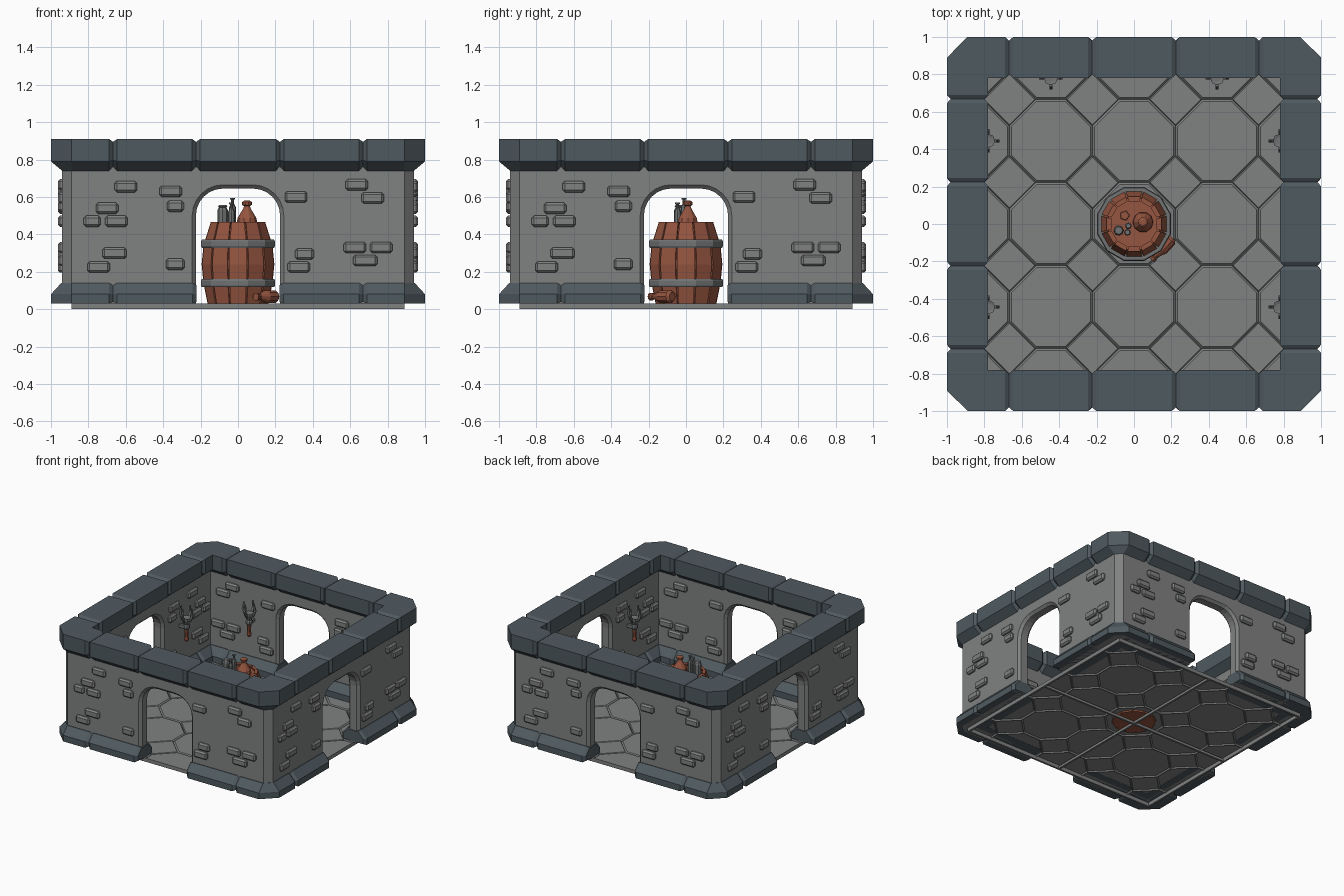
import bpy, bmesh, math
from mathutils import Matrix, Vector

if "Cube" in bpy.data.objects:
    bpy.data.objects.remove(bpy.data.objects["Cube"])


def material(name, rgb):
    m = bpy.data.materials.new(name)
    m.diffuse_color = (*rgb, 1)
    m.use_nodes = True
    m.node_tree.nodes["Principled BSDF"].inputs["Base Color"].default_value = m.diffuse_color
    return m


STONE = material("grey_stone", (0.215, 0.222, 0.218))
SLATE = material("dark_slate", (0.078, 0.102, 0.117))
CLAY = material("brown_wood", (0.30, 0.090, 0.050))
METAL = material("grey_metal", (0.165, 0.172, 0.175))
CENTRE = 0.89  # distance of the wall centre line from the middle
QUARTERS = [Matrix.Rotation(k * math.pi / 2, 4, 'Z') for k in range(4)]


def finish(name, bm, mat, normals=True):
    bmesh.ops.remove_doubles(bm, verts=bm.verts, dist=1e-5)
    if normals:
        bmesh.ops.recalc_face_normals(bm, faces=bm.faces)
    me = bpy.data.meshes.new(name)
    bm.to_mesh(me)
    bm.free()
    me.materials.append(mat)
    ob = bpy.data.objects.new(name, me)
    bpy.context.collection.objects.link(ob)


def skin(bm, rings, mat=Matrix(), caps=True):
    """Join equal-length point rings into a closed skin."""
    vs = [[bm.verts.new(mat @ Vector(p)) for p in r] for r in rings]
    n = len(vs[0])
    for a, b in zip(vs, vs[1:]):
        for i in range(n):
            j = (i + 1) % n
            pts = []
            for v in (a[i], a[j], b[j], b[i]):
                if all((v.co - q.co).length > 1e-6 for q in pts):
                    pts.append(v)
            if len(pts) > 2:
                bm.faces.new(pts)
    if caps:
        bm.faces.new(vs[0][::-1])
        bm.faces.new(vs[-1])


def lathe(bm, profile, n, mat=Matrix()):
    skin(bm, [[(r * math.cos(2 * math.pi * i / n), r * math.sin(2 * math.pi * i / n), z)
               for i in range(n)] for r, z in profile], mat)


def box(bm, c, s, bevel=0, mat=Matrix()):
    vs = bmesh.ops.create_cube(bm, size=1, matrix=mat @ Matrix.Translation(c) @ Matrix.Diagonal((*s, 1)))['verts']
    if bevel:
        es = {e for v in vs for e in v.link_edges}
        bmesh.ops.bevel(bm, geom=list(es), offset=bevel, segments=1, affect='EDGES')


# --- floor: octagon and diamond slabs with sunken joints, open underneath
bm = bmesh.new()
P = 0.444


def slab(cx, cy, pts):
    skin_rings = []
    for k, z in ((1, 0.02), (0.955, 0.031)):
        skin_rings.append([(cx + x * k, cy + y * k, z) for x, y in pts])
    vs = [[bm.verts.new(p) for p in r] for r in skin_rings]
    for i in range(len(pts)):
        j = (i + 1) % len(pts)
        bm.faces.new((vs[0][i], vs[0][j], vs[1][j], vs[1][i]))
    bm.faces.new(vs[1])


h, a, d = P / 2, 0.08, P / 2 - 0.08
octagon = [(h, -a), (h, a), (a, h), (-a, h), (-h, a), (-h, -a), (-a, -h), (a, -h)]
for i in range(-2, 3):
    for j in range(-2, 3):
        slab(i * P, j * P, octagon)
for i in range(-2, 2):
    for j in range(-2, 2):
        slab((i + 0.5) * P, (j + 0.5) * P, [(d, 0), (0, d), (-d, 0), (0, -d)])
for n in ((1, 0, 0), (-1, 0, 0), (0, 1, 0), (0, -1, 0)):
    bmesh.ops.bisect_plane(bm, geom=bm.verts[:] + bm.edges[:] + bm.faces[:],
                           plane_co=Vector(n) * 0.885, plane_no=n, clear_outer=True)
finish("floor_slabs", bm, STONE, normals=False)

bm = bmesh.new()
for q in QUARTERS:
    box(bm, (0, 0.882, 0.015), (1.78, 0.016, 0.03), mat=q)
box(bm, (0, 0, 0.01), (0.016, 1.76, 0.02))
box(bm, (0, 0, 0.01), (1.76, 0.016, 0.02))
finish("floor_frame", bm, STONE)


# --- walls with arched doorways
def wall_outline(o, grow, end):
    w, r = 0.225 + grow, 0.145 + grow
    pts = [(-end, 0.03), (-w, 0.03)]
    arc = [(0.08 + r * math.cos(t * math.pi / 12), 0.5 + r * math.sin(t * math.pi / 12)) for t in range(7)]
    pts += [(-x, z) for x, z in arc] + arc[::-1]
    pts += [(w, 0.03), (end, 0.03), (end, 0.8), (-end, 0.8)]
    return [(x, CENTRE + o, z) for x, z in pts]


bm = bmesh.new()
for q in QUARTERS:
    skin(bm, [wall_outline(0.05, 0.02, 0.89), wall_outline(0.03, 0, 0.89),
              wall_outline(-0.03, 0, 0.86), wall_outline(-0.05, 0.02, 0.84)], q)
finish("walls", bm, STONE)
bm = bmesh.new()
for q in QUARTERS:
    plan = [(0.84, 0.84), (0.94, 0.84), (0.94, 0.89), (0.89, 0.94), (0.84, 0.94)]
    skin(bm, [[(x, y, z) for x, y in plan] for z in (0.03, 0.8)], q)
finish("wall_corners", bm, STONE)


# --- slate stones of the base and the top: notched blocks swept along the wall
def ring(profile, s, shrink, side=0, corner=False):
    zc = (min(z for _, z in profile) + max(z for _, z in profile)) / 2
    k = 0.82 if shrink else 1
    out = []
    for o, z in profile:
        o, z = o * k, zc + (z - zc) * k
        t = CENTRE + min(o, 0) if corner else s
        out.append((CENTRE + o, t, z) if side else (t, CENTRE + o, z))
    return out


def straight(bm, prof, s0, s1, q):
    skin(bm, [ring(prof, s0, 1), ring(prof, s0 + 0.022, 0), ring(prof, s1 - 0.022, 0), ring(prof, s1, 1)], q)


def corner(bm, prof, s, q):
    skin(bm, [ring(prof, s, 1), ring(prof, s + 0.022, 0), ring(prof, 0, 0, 0, True),
              ring(prof, 0, 0, 1, True), ring(prof, s + 0.022, 0, 1), ring(prof, s, 1, 1)], q)


top = [(-0.11, 0.79), (-0.05, 0.74), (0.05, 0.74), (0.11, 0.79), (0.11, 0.91), (-0.11, 0.91)]
base = [(-0.11, 0.03), (0.11, 0.03), (0.11, 0.08), (0.055, 0.14), (-0.055, 0.14), (-0.11, 0.08)]
for name, prof, spans in (("top_stones", top, ((-0.668, -0.224), (-0.224, 0.224), (0.224, 0.668))),
                          ("base_stones", base, ((-0.668, -0.222), (0.222, 0.668)))):
    bm = bmesh.new()
    for q in QUARTERS:
        corner(bm, prof, 0.668, q)
        for s0, s1 in spans:
            straight(bm, prof, s0, s1, q)
    finish(name, bm, SLATE)

# --- raised bricks, x z width on the front, repeated on all sides and inside
BRICKS = [(-.6, .655, .12), (-.36, .63, .12), (-.335, .55, .09), (-.7, .54, .12), (-.78, .47, .09),
          (-.65, .47, .12), (-.66, .3, .13), (-.745, .225, .12), (-.335, .24, .1), (.31, .6, .12),
          (.635, .665, .12), (.72, .595, .12), (.355, .295, .1), (.325, .225, .12), (.625, .33, .12),
          (.765, .33, .12), (.68, .26, .13)]
bm = bmesh.new()
for q in QUARTERS:
    for x, z, w in BRICKS:
        for y in (-0.94, -0.84):
            box(bm, (x, y, z), (w, 0.045, 0.06), 0.012, q)
finish("wall_bricks", bm, STONE)

# --- barrel: twelve bulging staves, lid and hoops
BULGE = [(0.165, 0.02), (0.19, 0.14), (0.2, 0.24), (0.19, 0.34), (0.15, 0.465)]
bm = bmesh.new()
for i in range(12):
    t, g = i * math.pi / 6, math.pi / 12 - 0.025
    rings = []
    for r, z in BULGE:
        rings.append([(rr * math.cos(t + s), rr * math.sin(t + s), z)
                      for rr, s in ((r, -g), (r, g), (r - 0.025, g), (r - 0.025, -g))])
    skin(bm, rings)
finish("barrel_staves", bm, CLAY)
bm = bmesh.new()
lathe(bm, [(r - 0.012, z) for r, z in BULGE[:-1]] + [(0.142, 0.445)], 12, Matrix.Rotation(math.pi / 12, 4, 'Z'))
finish("barrel_body", bm, CLAY)
bm = bmesh.new()
for z in (0.14, 0.35):
    prof = [(0.18, z - 0.022), (0.2, z - 0.022), (0.205, z - 0.012), (0.205, z + 0.012), (0.2, z + 0.022), (0.175, z + 0.022)]
    lathe(bm, prof, 12, Matrix.Rotation(math.pi / 12, 4, 'Z'))
finish("barrel_hoops", bm, METAL)

# --- clay jugs: one standing on the lid, one lying on the floor; stopper on the lid
JUG = [(0.045, 0), (0.055, 0.02), (0.05, 0.045), (0.02, 0.095), (0.016, 0.108), (0.026, 0.115), (0.026, 0.13), (0.015, 0.137)]
bm = bmesh.new()
lathe(bm, JUG, 10, Matrix.Translation((0.048, 0.01, 0.443)))
finish("standing_jug", bm, CLAY)
axis = Vector((-0.11, -0.12, 0)).to_track_quat('Z', 'Y').to_matrix().to_4x4()
bm = bmesh.new()
lathe(bm, [(0.024, 0), (0.036, 0.015), (0.036, 0.08), (0.016, 0.125), (0.014, 0.14), (0.021, 0.146), (0.021, 0.16)],
      10, Matrix.Translation((0.203, -0.073, 0.067)) @ axis)
finish("lying_jug", bm, CLAY)
bm = bmesh.new()
lathe(bm, [(0.03, 0.44), (0.024, 0.452)], 5, Matrix.Translation((-0.05, 0.045, 0)))
finish("barrel_stopper", bm, CLAY)

# --- metal bottles on the lid
bm = bmesh.new()
lathe(bm, [(0.028, 0.44), (0.028, 0.53), (0.02, 0.545), (0.026, 0.55), (0.02, 0.556)], 8, Matrix.Translation((-0.082, -0.035, 0)))
for x, y, z in ((-0.035, -0.045, 0), (-0.03, -0.01, 0.025)):
    lathe(bm, [(0.018, 0.44), (0.018, 0.52 + z), (0.008, 0.54 + z), (0.008, 0.56 + z), (0.013, 0.562 + z), (0.013, 0.57 + z)],
          8, Matrix.Translation((x, y, 0)))
finish("metal_bottles", bm, METAL)

# --- wall torches: wooden handle, metal basket with flared prongs, wall bracket
handles, baskets = bmesh.new(), bmesh.new()
for k in (0, 1, 3):  # back, left and right walls
    for x in (-0.445, 0.445):
        m = QUARTERS[k] @ Matrix.Translation((x, 0.78, 0))
        lathe(handles, [(0.008, 0.33), (0.02, 0.345), (0.014, 0.37), (0.018, 0.45)], 8, m)
        lathe(baskets, [(0.018, 0.43), (0.026, 0.44), (0.026, 0.46), (0.02, 0.47), (0.038, 0.51), (0.038, 0.525), (0.02, 0.52)], 8, m)
        box(baskets, (0, 0.035, 0.445), (0.02, 0.06, 0.025), 0, m)
        for t in range(4):
            p = m @ Matrix.Rotation(t * math.pi / 2, 4, 'Z')
            skin(baskets, [[(r + s, y, z) for s, y in ((-w, -w), (w, -w), (w, w), (-w, w))]
                           for r, z, w in ((0.032, 0.5, 0.008), (0.054, 0.55, 0.008), (0.046, 0.61, 0.003))], p)
finish("torch_handles", handles, CLAY)
finish("torch_baskets", baskets, METAL)
